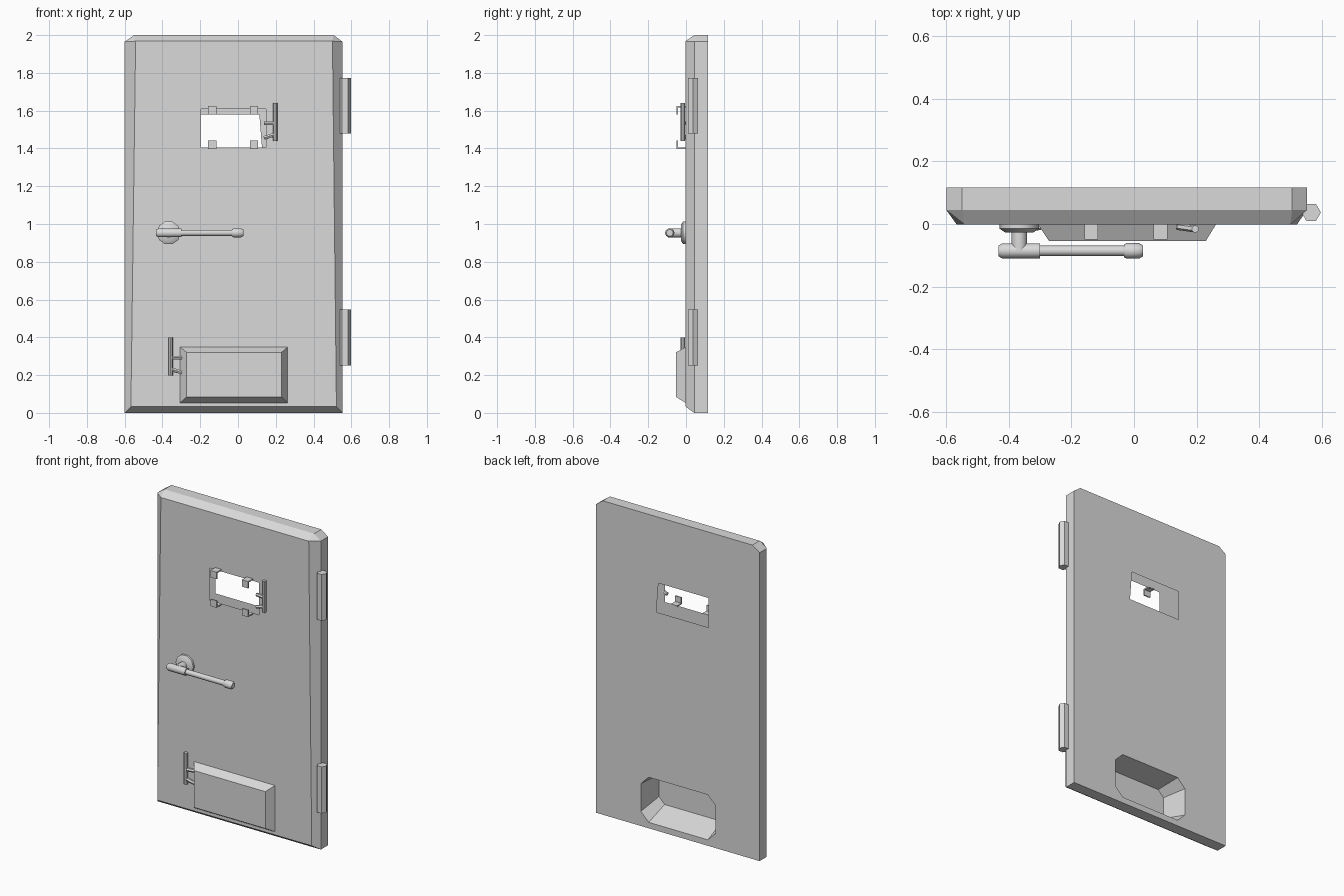
import bpy, bmesh, math
from mathutils import Vector

cube = bpy.data.objects.get("Cube")
if cube:
    bpy.data.objects.remove(cube, do_unlink=True)

GREY = (0.7, 0.7, 0.7, 1)
metal = bpy.data.materials.new("grey metal")
metal.use_nodes = True
metal.diffuse_color = GREY
metal.node_tree.nodes["Principled BSDF"].inputs["Base Color"].default_value = GREY


def finish(name, bm, smooth=False):
    mesh = bpy.data.meshes.new(name)
    bm.to_mesh(mesh)
    bm.free()
    mesh.materials.append(metal)
    obj = bpy.data.objects.new(name, mesh)
    bpy.context.collection.objects.link(obj)
    if smooth:
        bpy.ops.object.select_all(action='DESELECT')
        obj.select_set(True)
        bpy.context.view_layer.objects.active = obj
        bpy.ops.object.shade_smooth_by_angle(angle=math.radians(42))
    return obj


def ring(bm, points, y):
    return [bm.verts.new((x, y, z)) for x, z in points]


def bridge(bm, a, b):
    """Join two loops; repeated corners give triangles."""
    for i in range(len(a)):
        j = (i + 1) % len(a)
        bm.faces.new(dict.fromkeys((a[i], a[j], b[j], b[i])))


def fill(bm, loops):
    """Fill a flat outline, leaving the inner loops open."""
    edges = []
    for loop in loops:
        for i, v in enumerate(loop):
            pair = (v, loop[(i + 1) % len(loop)])
            edges.append(bm.edges.get(pair) or bm.edges.new(pair))
    bmesh.ops.triangle_fill(bm, use_beauty=True, use_dissolve=False, edges=edges)


def face_from(bm, centre, outward=True):
    bm.normal_update()
    for f in bm.faces:
        away = f.normal.dot(f.calc_center_median() - Vector(centre)) > 0
        if away != outward:
            f.normal_flip()


def rect(x0, x1, z0, z1):
    return [(x0, z0), (x1, z0), (x1, z1), (x0, z1)]


def cut_rect(x0, x1, z0, z1, c):
    return [(x0 + c, z0), (x1 - c, z0), (x1, z0 + c), (x1, z1 - c),
            (x1 - c, z1), (x0 + c, z1), (x0, z1 - c), (x0, z0 + c)]


def tube(name, start, axis, profile, sides=10, smooth=True):
    """Turned part: profile is (distance along axis, radius)."""
    bm = bmesh.new()
    turn = Vector(axis).to_track_quat('Z', 'Y')
    loops = []
    for d, r in profile:
        loops.append([bm.verts.new(Vector(start) + turn @ Vector(
            (r * math.cos(k * math.tau / sides), r * math.sin(k * math.tau / sides), d)))
            for k in range(sides)])
    for a, b in zip(loops, loops[1:]):
        bridge(bm, a, b)
    bm.faces.new(loops[0])
    bm.faces.new(loops[-1])
    bmesh.ops.recalc_face_normals(bm, faces=bm.faces)
    return finish(name, bm, smooth)


def rod(name, a, b, radius, sides=8):
    span = Vector(b) - Vector(a)
    return tube(name, a, span, [(0, radius), (span.length, radius)], sides, sides > 6)


FRONT, MID, BACK = -0.002, 0.044, 0.116
FLAP = (-0.307, 0.262, 0.053, 0.348)
POCKET = (-0.29, 0.237, 0.038, 0.325)

# Hollow door leaf with open window and pocket
outline = [(-0.6, 0), (0.553, 0), (0.553, 1.965), (0.506, 2), (-0.55, 2), (-0.6, 1.965)]
bm = bmesh.new()
back = ring(bm, outline, BACK)
mid = ring(bm, outline, MID)
front = ring(bm, [(-0.567, 0.033), (0.521, 0.033), (0.5, 1.968), (-0.542, 1.968)], FRONT)
bridge(bm, back, mid)
bridge(bm, mid, [front[i] for i in (0, 1, 2, 2, 3, 3)])
fill(bm, [front, ring(bm, rect(-0.197, 0.148, 1.405, 1.61), FRONT),
          ring(bm, rect(*FLAP), FRONT)])
back_window = [(-0.24, 1.392), (0.128, 1.392), (0.113, 1.58), (-0.24, 1.58)]
fill(bm, [back, ring(bm, back_window, BACK), ring(bm, cut_rect(*POCKET, 0.055), BACK)])
face_from(bm, (0, 0.05, 1))
finish("door_leaf", bm)

# Raised flap on the front
bm = bmesh.new()
base = ring(bm, rect(*FLAP), FRONT)
top = ring(bm, rect(-0.272, 0.23, 0.085, 0.32), -0.054)
bridge(bm, base, top)
bm.faces.new(top)
face_from(bm, (0, 0, 0.2))
finish("flap", bm)

# Pocket behind the flap
bm = bmesh.new()
rim = ring(bm, cut_rect(*POCKET, 0.055), BACK)
bottom = ring(bm, cut_rect(-0.262, 0.222, 0.09, 0.31, 0.04), -0.045)
bridge(bm, rim, bottom)
bm.faces.new(bottom)
face_from(bm, (0, 0.05, 0.2), outward=False)
finish("flap_pocket", bm)

# Hinges
for name, z0, z1 in (("lower_hinge", 0.25, 0.547), ("upper_hinge", 1.478, 1.773)):
    rod(name, (0.567, 0.037, z0), (0.567, 0.037, z1), 0.031, 6)

# Lever handle
HX, HY, HZ = -0.367, -0.086, 0.953
tube("handle_rosette", (HX, 0, HZ), (0, -1, 0), [(0, 0.063), (0.015, 0.063), (0.027, 0.045)])
rod("handle_stem", (HX, -0.02, HZ), (HX, HY, HZ), 0.025, 10)
tube("handle_hub", (-0.434, HY, HZ), (1, 0, 0),
     [(0, 0.017), (0.012, 0.024), (0.134, 0.024)])
rod("handle_lever", (-0.31, HY, HZ), (-0.02, HY, HZ), 0.017, 10)
tube("handle_knob", (-0.032, HY, HZ), (1, 0, 0),
     [(0, 0.02), (0.008, 0.025), (0.048, 0.025), (0.06, 0.018)])


def box(bm, lo, hi):
    made = bmesh.ops.create_cube(bm, size=1)
    for v in made["verts"]:
        v.co = [(a + b) / 2 + c * (b - a) for a, b, c in zip(lo, hi, v.co)]


# Folded clips around the window
for side, x in (("right", -0.137), ("left", 0.085)):
    for level, z, way in (("upper", 1.624, -1), ("lower", 1.397, 1)):
        bm = bmesh.new()
        x0, x1 = x - 0.022, x + 0.022
        box(bm, (x0, -0.05, min(z, z + way * 0.008)), (x1, 0, max(z, z + way * 0.008)))
        box(bm, (x0, -0.05, min(z, z + way * 0.044)), (x1, -0.042, max(z, z + way * 0.044)))
        finish(f"{level}_{side}_window_clip", bm)

# Pull bars, each on two small arms
for name, x, z, way in (("window", 0.196, 1.54, -1), ("flap", -0.357, 0.298, 1)):
    rod(name + "_pull_bar", (x, -0.016, z - 0.1), (x, -0.016, z + 0.1), 0.012)
    end = x + way * 0.058
    rod(name + "_pull_upper_arm", (x, -0.016, z - 0.006), (end, -0.008, z - 0.006), 0.011, 6)
    rod(name + "_pull_lower_arm", (x, -0.016, z - 0.066), (end, -0.008, z - 0.084), 0.011, 6)
